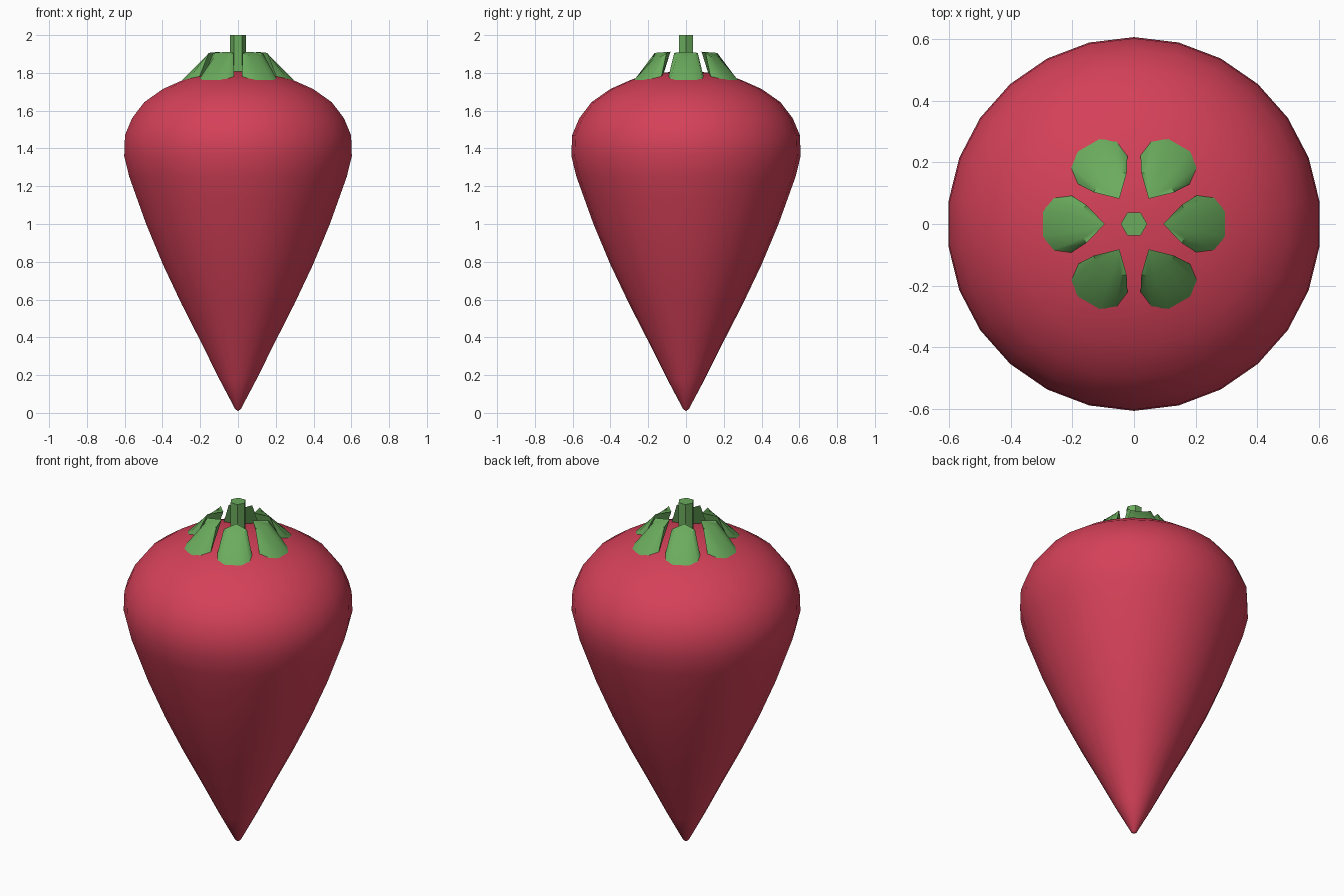
import bpy, bmesh, math
from mathutils import Matrix, Vector

cube = bpy.data.objects.get("Cube")
if cube:
    bpy.data.objects.remove(cube, do_unlink=True)


def material(name, color):
    m = bpy.data.materials.new(name)
    m.use_nodes = True
    m.diffuse_color = (*color, 1)
    m.node_tree.nodes["Principled BSDF"].inputs["Base Color"].default_value = (*color, 1)
    return m


red = material("berry red", (0.66, 0.052, 0.098))
green = material("leaf green", (0.145, 0.41, 0.11))


def finish(name, bm, mat, angle):
    bmesh.ops.recalc_face_normals(bm, faces=bm.faces)
    mesh = bpy.data.meshes.new(name)
    bm.to_mesh(mesh)
    bm.free()
    mesh.materials.append(mat)
    obj = bpy.data.objects.new(name, mesh)
    bpy.context.collection.objects.link(obj)
    bpy.ops.object.select_all(action='DESELECT')
    obj.select_set(True)
    bpy.context.view_layer.objects.active = obj
    bpy.ops.object.shade_smooth_by_angle(angle=math.radians(angle))
    return obj


# Body: teardrop profile (radius, height) turned around the upright axis
profile = [(0, 0.01), (0.015, 0.02), (0.1, 0.18), (0.2, 0.38), (0.3, 0.575),
           (0.4, 0.785), (0.49, 1.0), (0.535, 1.125), (0.58, 1.25), (0.607, 1.36),
           (0.603, 1.47), (0.565, 1.56), (0.5, 1.645), (0.4, 1.715),
           (0.28, 1.768), (0.145, 1.8), (0, 1.81)]
bm = bmesh.new()
verts = [bm.verts.new((0, r, z)) for r, z in profile]
edges = [bm.edges.new(pair) for pair in zip(verts, verts[1:])]
bmesh.ops.spin(bm, geom=verts + edges, cent=(0, 0, 0), axis=(0, 0, 1),
               angle=math.tau, steps=26, use_merge=True)
bmesh.ops.remove_doubles(bm, verts=bm.verts, dist=0.0005)
finish("body", bm, red, 60)

# Stem: six-sided post with a corner at front and back
bm = bmesh.new()
bmesh.ops.create_cone(bm, cap_ends=True, segments=6, radius1=0.043, radius2=0.043, depth=0.22,
                      matrix=Matrix.Translation((0, 0, 1.89)) @ Matrix.Rotation(math.pi / 2, 4, 'Z'))
bmesh.ops.rotate(bm, verts=bm.verts, matrix=Matrix.Rotation(0, 3, 'Z'))
finish("stem", bm, green, 35)

# Leaves: flared wedges leaning inward, half an outline mirrored across the middle
top_half = [(0.095, 0, 1.912), (0.155, 0.062, 1.906), (0.165, 0.045, 1.893), (0.17, 0.02, 1.888)]
low_half = [(0.15, 0, 1.76), (0.207, 0.095, 1.772), (0.265, 0.086, 1.764), (0.295, 0.04, 1.762)]


def ring(bm, half, turn):
    points = half + [(x, -y, z) for x, y, z in reversed(half[1:])]
    return [bm.verts.new(turn @ Vector(p)) for p in points]


for i in range(6):
    bm = bmesh.new()
    turn = Matrix.Rotation(i * math.tau / 6, 3, 'Z')
    top, low = ring(bm, top_half, turn), ring(bm, low_half, turn)
    bm.faces.new(low)
    for k in range(1, len(top) - 1):
        bm.faces.new((top[0], top[k], top[k + 1]))
    for k in range(len(top)):
        n = (k + 1) % len(top)
        bm.faces.new((top[k], top[n], low[n], low[k]))
    finish(f"leaf_{i + 1}", bm, green, 50)
